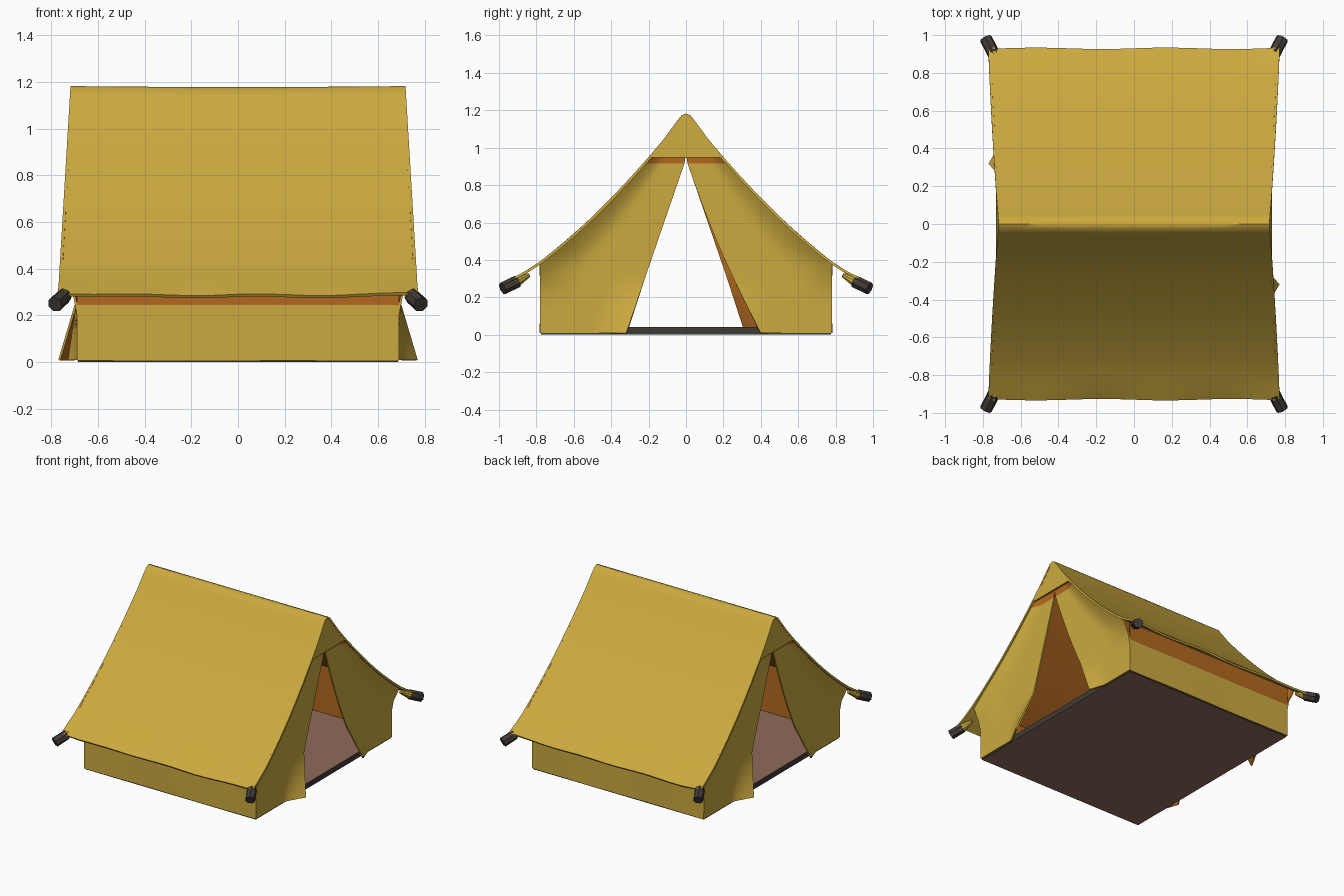
import bpy, bmesh, math
from mathutils import Vector

if "Cube" in bpy.data.objects:
    bpy.data.objects.remove(bpy.data.objects["Cube"])


def material(name, rgb):
    m = bpy.data.materials.new(name)
    m.diffuse_color = (*rgb, 1)
    m.use_nodes = True
    m.node_tree.nodes["Principled BSDF"].inputs["Base Color"].default_value = m.diffuse_color
    return m


CANVAS = material("yellow canvas", (0.60, 0.40, 0.05))
LINING = material("orange lining", (0.45, 0.14, 0.014))
FLOOR = material("brown floor", (0.28, 0.145, 0.105))
DARK = material("dark grey", (0.05, 0.043, 0.037))

# Roof slope as (distance from ridge, height)
SLOPE = [(0, 1.183), (0.025, 1.172), (0.05, 1.14), (0.12, 1.045), (0.2, 0.95), (0.3, 0.838),
         (0.4, 0.732), (0.5, 0.632), (0.6, 0.54), (0.7, 0.455), (0.78, 0.392), (0.86, 0.34), (0.93, 0.293)]
WALL_Y, END_X = 0.78, 0.69


def slope_y(z):
    """Distance from the ridge at which the roof reaches height z."""
    for (y0, z0), (y1, z1) in zip(SLOPE, SLOPE[1:]):
        if z1 <= z <= z0:
            return y0 + (y1 - y0) * (z0 - z) / (z0 - z1)
    return SLOPE[-1][0]


def roof_x(z):
    return 0.718 + 0.054 * min(1, max(0, (1.18 - z) / 0.9))


def finish(ob, angle=40):
    bpy.ops.object.select_all(action='DESELECT')
    ob.select_set(True)
    bpy.context.view_layer.objects.active = ob
    for mod in list(ob.modifiers):
        bpy.ops.object.modifier_apply(modifier=mod.name)
    bpy.ops.object.shade_smooth_by_angle(angle=math.radians(angle))


def add_object(name, bm, mats):
    me = bpy.data.meshes.new(name)
    bm.to_mesh(me)
    bm.free()
    ob = bpy.data.objects.new(name, me)
    bpy.context.collection.objects.link(ob)
    for m in mats:
        me.materials.append(m)
    return ob


def cloth(name, point, us, vs, out, index=lambda c: 0, thick=0.012):
    """Grid of cloth: outside canvas, inside lining. Index 2 is canvas and 4 lining on both sides."""
    bm = bmesh.new()
    rows = [[bm.verts.new(point(u, v)) for u in us] for v in vs]
    for a, b in zip(rows, rows[1:]):
        for i in range(len(us) - 1):
            bm.faces.new((a[i], a[i + 1], b[i + 1], b[i]))
    bm.normal_update()
    if sum((f.normal for f in bm.faces), Vector()).dot(Vector(out)) < 0:
        bmesh.ops.reverse_faces(bm, faces=bm.faces[:])
    for f in bm.faces:
        f.material_index = index(f.calc_center_median())
    ob = add_object(name, bm, [CANVAS, LINING, CANVAS, CANVAS, LINING, LINING])
    s = ob.modifiers.new("thickness", 'SOLIDIFY')
    s.thickness, s.offset, s.material_offset = thick, -1, 1
    finish(ob)
    return ob


def span(a, b, n):
    return [a + (b - a) * i / n for i in range(n + 1)]


# Roof sheet, draped over the ridge, lining only inside the walls
def roof_point(u, v):
    d, z = SLOPE[abs(v)]
    x = u * roof_x(z)
    if abs(v) == len(SLOPE) - 1:
        z += 0.012 * abs(u) ** 6 - 0.004 + 0.004 * math.sin(9 * u + v)
        d += 0.004 * math.sin(7 * u)
    if v == 0:
        z -= 0.004 * (1 - u * u)
    return x, math.copysign(d, v), z


n = len(SLOPE) - 1
cloth("roof", roof_point, [-1, -0.93] + span(-0.8, 0.8, 12) + [0.93, 1], range(-n, n + 1), (0, 0, 1),
      lambda c: 2 if abs(c.y) > WALL_Y or abs(c.x) > 0.7 else 0, 0.014)

# Low side walls, lining folded over below the eaves
for s, side in ((-1, "front"), (1, "back")):
    cloth(side + "_wall",
          lambda u, z: (u * END_X, s * (WALL_Y + 0.006 * math.sin(5 * u) * (0.385 - z)), z),
          span(-1, 1, 14), [0.008, 0.09, 0.17, 0.245, 0.385], (0, s, 0),
          lambda c: 4 if c.z > 0.245 and abs(c.x) < 0.65 else 0)

# End flaps: tight along the roof, opening to the door, kicked out at the hem
HEIGHTS = [0.01, 0.06, 0.12, 0.2, 0.28, 0.34, 0.385] + span(0.45, 0.85, 6) + [0.915, 0.965]


def flap(name, sx, sy, hem, kick, bow):
    def point(u, z):
        t = max(0, (0.94 - z) / 0.93)
        inner = hem * t - bow * math.sin(math.pi * t)
        outer = min(WALL_Y, slope_y(z) - 0.008)
        y = inner + (outer - inner) * u
        x = END_X + 0.012 * max(0, z - 0.4)
        pull = max(0, (u - 0.6) / 0.4) ** 1.5 * min(1, max(0, (z - 0.25) / 0.15))
        x += (roof_x(z) - 0.004 - x) * pull
        x += kick * max(0, 1 - z / 0.28) * max(0, 1 - u / 0.3)
        return sx * x, sy * y, z
    cloth(name, point, span(0, 1, 12), HEIGHTS, (sx, 0, 0),
          lambda c: 4 if c.z > 0.915 else 0, 0.01)


for s, side in ((1, "right"), (-1, "left")):
    flap(side + "_kicked_flap", s, -s, 0.32, 0.083, 0)
    flap(side + "_open_flap", s, s, 0.40, 0.04, 0.025)
    # Gable valance above the door
    cloth(side + "_gable",
          lambda u, z: (s * (roof_x(z) - 0.002), u * max(0.004, slope_y(z) - 0.004), z),
          span(-1, 1, 6), [0.948, 1.0, 1.05, 1.1, 1.14, 1.17, 1.18], (s, 0, 0))

# Floor slab with dark edges
bm = bmesh.new()
bmesh.ops.create_cube(bm, size=1)
for v in bm.verts:
    v.co = (v.co.x * 1.37, v.co.y * 1.55, 0.02 + v.co.z * 0.04)
bm.normal_update()
for f in bm.faces:
    f.material_index = 0 if abs(f.normal.z) > 0.5 else 1
add_object("floor", bm, [FLOOR, DARK])


# Corner sleeves and dark caps
def tube(name, a, b, r0, r1, sides, mat):
    a, b = Vector(a), Vector(b)
    bm = bmesh.new()
    bmesh.ops.create_cone(bm, cap_ends=True, segments=sides, radius1=r0, radius2=r1, depth=(b - a).length)
    rot = (b - a).to_track_quat('Z', 'Y').to_matrix().to_4x4()
    rot.translation = (a + b) / 2
    bm.transform(rot)
    finish(add_object(name, bm, [mat]), 35)


for sx in (-1, 1):
    for sy in (-1, 1):
        tag = ("right" if sx > 0 else "left") + ("_back" if sy > 0 else "_front")
        tube(tag + "_sleeve", (sx * 0.715, sy * 0.84, 0.318), (sx * 0.751, sy * 0.918, 0.277),
             0.012, 0.033, 10, CANVAS)
        tube(tag + "_cap", (sx * 0.744, sy * 0.903, 0.284), (sx * 0.784, sy * 0.981, 0.247),
             0.034, 0.034, 7, DARK)
